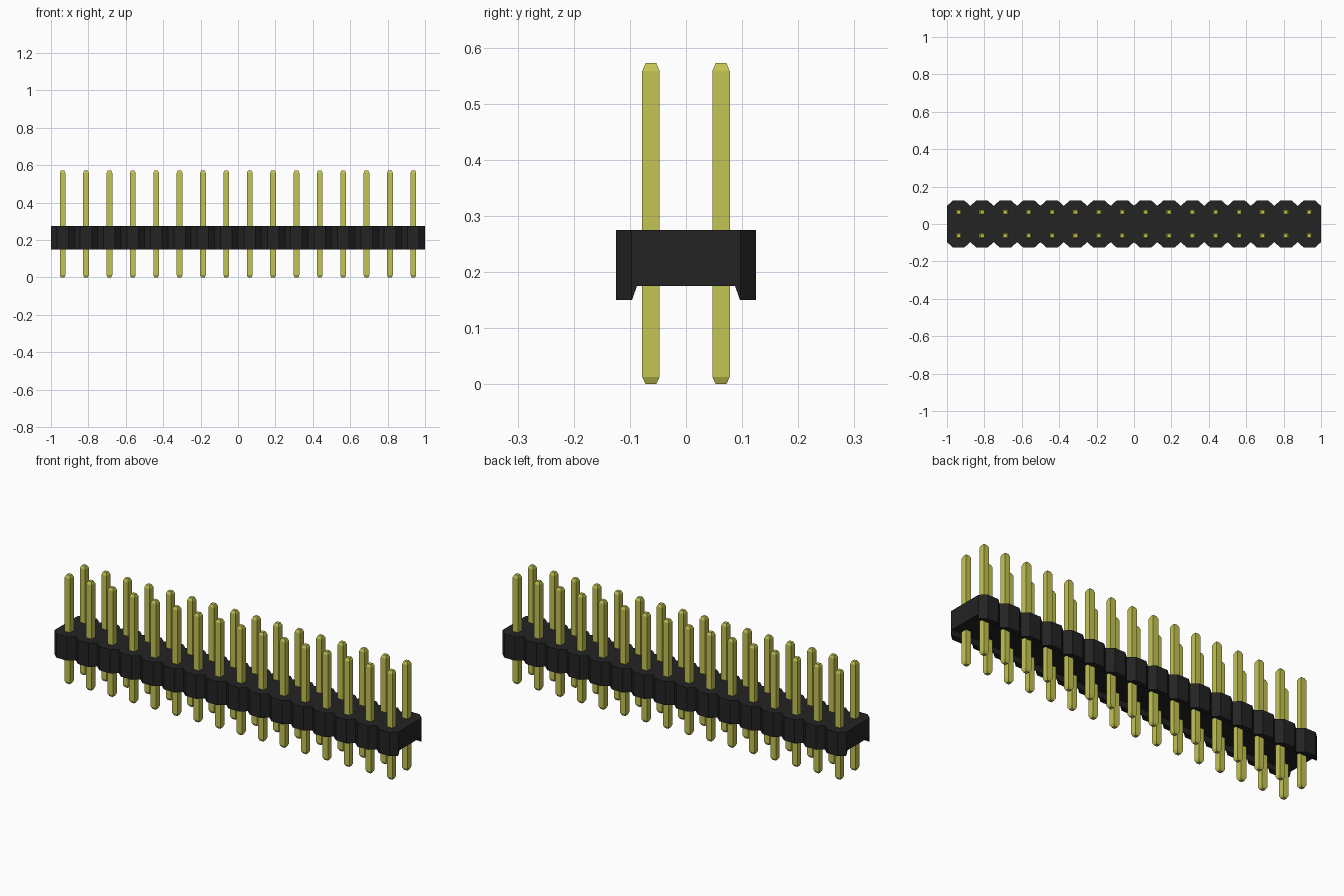
import bpy
import bmesh

cube = bpy.data.objects.get("Cube")
if cube:
    bpy.data.objects.remove(cube, do_unlink=True)

PITCH = 0.125
COLUMNS = 16


def material(name, color, roughness, metallic=0.0):
    mat = bpy.data.materials.new(name)
    mat.use_nodes = True
    mat.diffuse_color = color
    bsdf = mat.node_tree.nodes["Principled BSDF"]
    bsdf.inputs["Base Color"].default_value = color
    bsdf.inputs["Roughness"].default_value = roughness
    bsdf.inputs["Metallic"].default_value = metallic
    return mat


def loft(name, rings, mat):
    """Bridge equal-sized rings of points in order and cap both ends."""
    bm = bmesh.new()
    loops = [[bm.verts.new(p) for p in ring] for ring in rings]
    n = len(loops[0])
    for a, b in zip(loops, loops[1:]):
        for i in range(n):
            j = (i + 1) % n
            bm.faces.new((a[i], a[j], b[j], b[i]))
    bm.faces.new(loops[0])
    bm.faces.new(loops[-1])
    bmesh.ops.recalc_face_normals(bm, faces=bm.faces)
    mesh = bpy.data.meshes.new(name)
    bm.to_mesh(mesh)
    bm.free()
    mesh.materials.append(mat)
    return mesh


def place(name, mesh, location=(0, 0, 0)):
    obj = bpy.data.objects.new(name, mesh)
    obj.location = location
    bpy.context.scene.collection.objects.link(obj)
    return obj


black = material("black plastic", (0.017, 0.017, 0.017, 1), 0.6)
yellow = material("yellow metal", (0.55, 0.55, 0.085, 1), 0.4)


# Housing: channel section lofted along x, narrowing at every cell joint
def channel(x, w):
    half = [(w, 0.275), (w, 0.15), (0.0962, 0.15), (0.0875, 0.175)]
    section = half + [(-y, z) for y, z in reversed(half)]
    return [(x, y, z) for y, z in section]


stations = []
for c in range(COLUMNS):
    x = (c - (COLUMNS - 1) / 2) * PITCH
    stations += [(x - PITCH / 2, 0.097), (x - 0.031, 0.125), (x + 0.031, 0.125)]
stations.append((COLUMNS * PITCH / 2, 0.097))
place("housing", loft("housing", [channel(x, w) for x, w in stations], black))


# Pins: square posts with tapered tips, sharing one mesh
def square(h, z):
    return [(-h, -h, z), (h, -h, z), (h, h, z), (-h, h, z)]


pin = loft("pin", [square(0.0095, 0), square(0.0155, 0.013),
                   square(0.0155, 0.558), square(0.0095, 0.572)], yellow)
for row, y in (("front", -PITCH / 2), ("back", PITCH / 2)):
    for c in range(COLUMNS):
        x = (c - (COLUMNS - 1) / 2) * PITCH
        place(f"{row}_pin_{c + 1}", pin, (x, y, 0))
